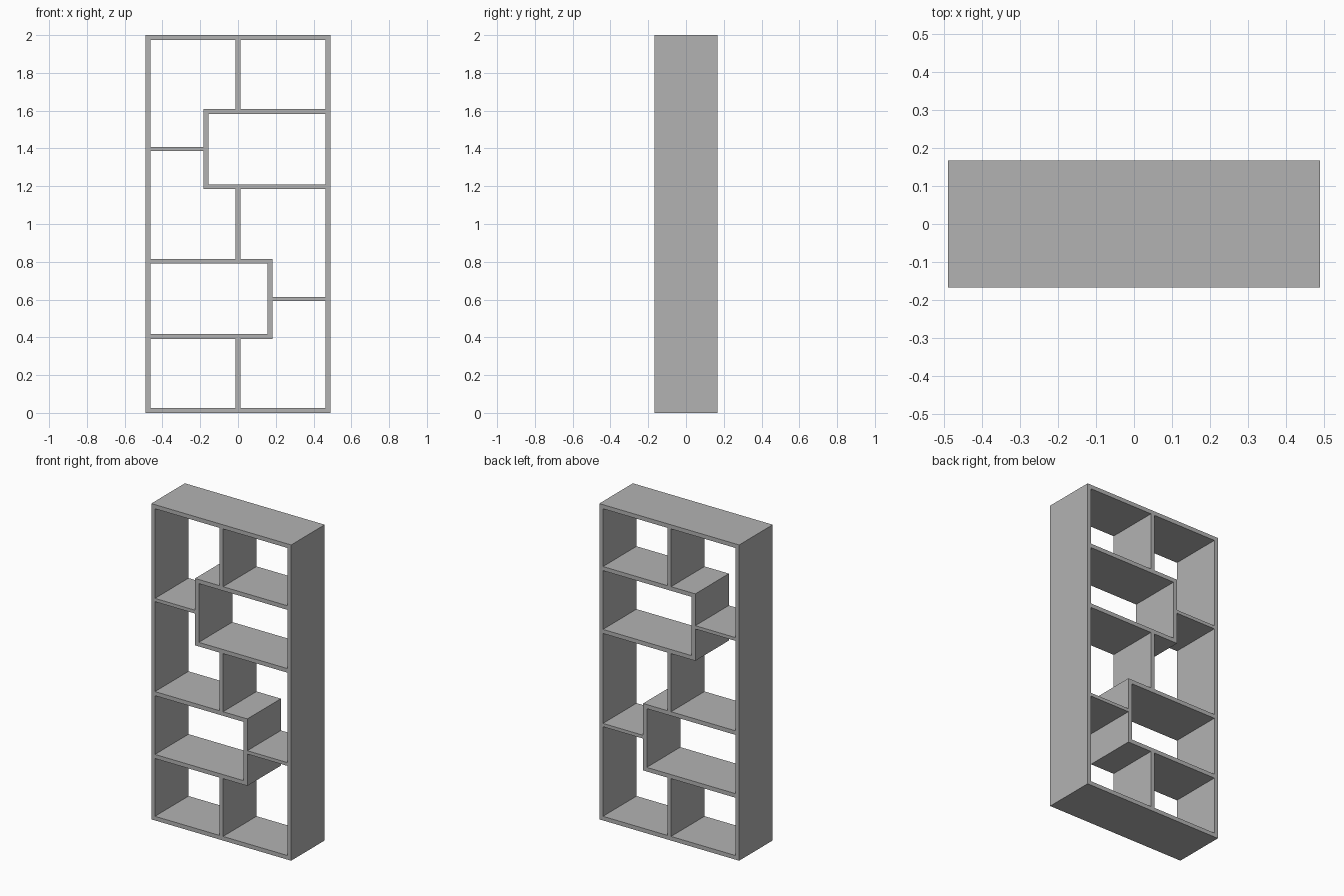
import bpy

cube = bpy.data.objects.get("Cube")
if cube:
    bpy.data.objects.remove(cube, do_unlink=True)

# Single matte grey finish
grey = bpy.data.materials.new("grey_finish")
grey.use_nodes = True
colour = (0.45, 0.45, 0.45, 1)
grey.diffuse_color = colour
grey.node_tree.nodes["Principled BSDF"].inputs["Base Color"].default_value = colour

DEPTH = 0.336
HEIGHT = 2.0
HALF = 0.49        # half the outer width
T = 0.026          # board thickness
THIN = 0.021       # thickness of the short shelves
INNER = HALF - T
BOX = 0.183        # outer face of the offset box ends
BOX_TOP, BOX_BOTTOM = 1.608, 1.184


def board(name, x0, x1, z0, z1):
    """Full-depth board spanning the given front rectangle."""
    bpy.ops.mesh.primitive_cube_add(size=1, location=((x0 + x1) / 2, 0, (z0 + z1) / 2))
    ob = bpy.context.object
    ob.name = name
    ob.scale = (x1 - x0, DEPTH, z1 - z0)
    bpy.ops.object.transform_apply(location=False, rotation=False, scale=True)
    ob.data.materials.append(grey)


def board_pair(name, x0, x1, z0, z1):
    """A board and its copy turned half a turn about the unit's centre."""
    board("upper_" + name, x0, x1, z0, z1)
    board("lower_" + name, -x1, -x0, HEIGHT - z1, HEIGHT - z0)


# Outer frame
board("top_panel", -HALF, HALF, HEIGHT - T, HEIGHT)
board("bottom_panel", -HALF, HALF, 0, T)
board("right_side_panel", -HALF, -INNER, T, HEIGHT - T)
board("left_side_panel", INNER, HALF, T, HEIGHT - T)

# Offset boxes with their short outer shelves
board_pair("box_top", -BOX, INNER, BOX_TOP - T, BOX_TOP)
board_pair("box_bottom", -BOX, INNER, BOX_BOTTOM, BOX_BOTTOM + T)
board_pair("box_end", -BOX, -BOX + T, BOX_BOTTOM + T, BOX_TOP - T)
shelf_z = (BOX_TOP + BOX_BOTTOM) / 2
board_pair("short_shelf", -INNER, -BOX, shelf_z - THIN / 2, shelf_z + THIN / 2)

# Central dividers
board_pair("divider", -T / 2, T / 2, BOX_TOP, HEIGHT - T)
board("middle_divider", -T / 2, T / 2, HEIGHT - BOX_BOTTOM, BOX_BOTTOM)
